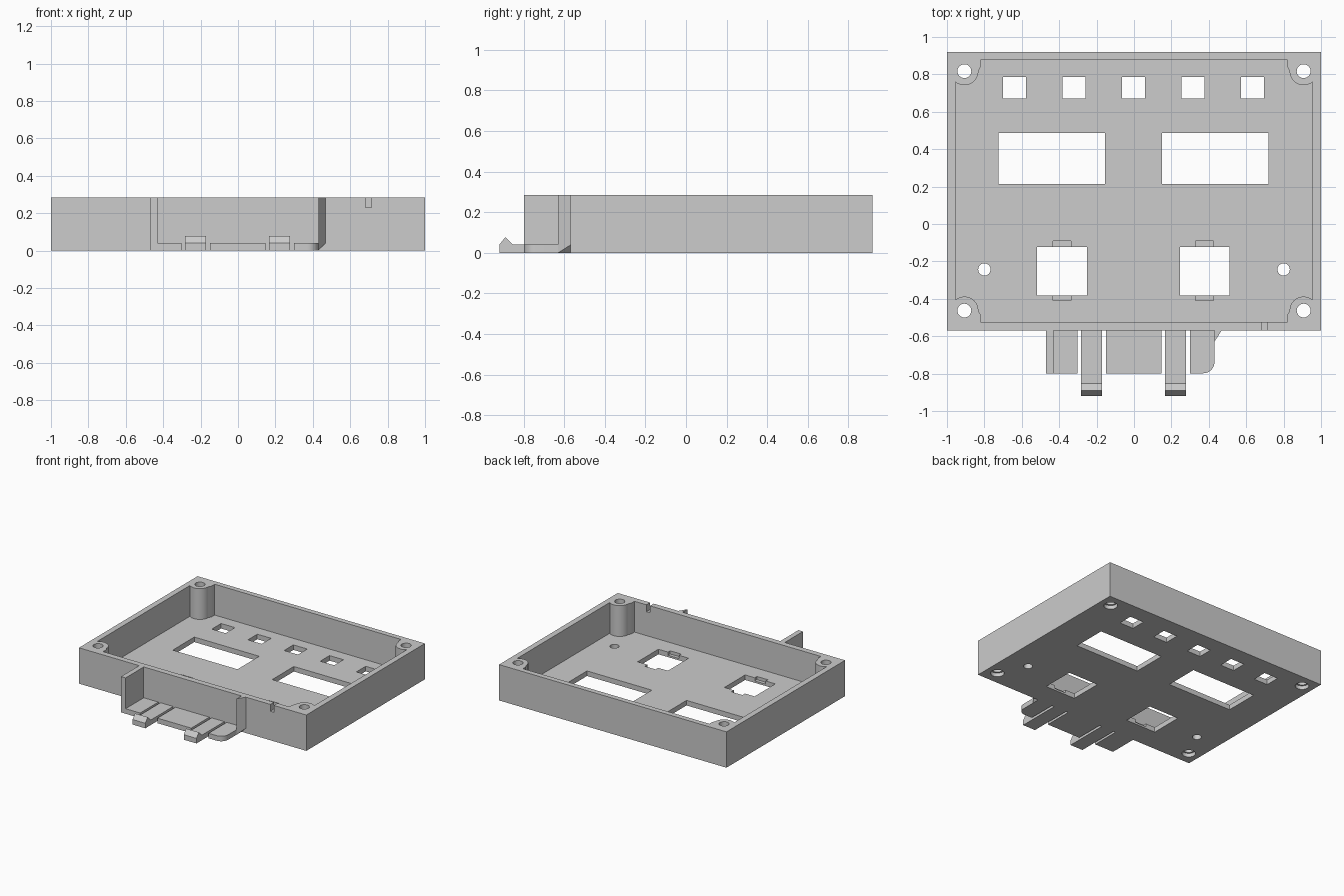
import bpy, bmesh
from math import cos, sin, radians
from mathutils import Vector
from mathutils.geometry import tessellate_polygon

if "Cube" in bpy.data.objects:
    bpy.data.objects.remove(bpy.data.objects["Cube"])

grey = bpy.data.materials.new("plain grey")
grey.use_nodes = True
color = (0.604, 0.604, 0.604, 1)
grey.diffuse_color = color
grey.node_tree.nodes["Principled BSDF"].inputs["Base Color"].default_value = color

FLOOR, TOP = 0.04, 0.285
FRONT, BACK = -0.57, 0.92


def add_object(name, mesh):
    mesh.materials.append(grey)
    obj = bpy.data.objects.new(name, mesh)
    bpy.context.collection.objects.link(obj)
    return obj


def loft(name, lower, upper):
    """Solid between two matching counter-clockwise outlines."""
    n = len(lower)
    faces = [list(range(n))[::-1], list(range(n, 2 * n))]
    faces += [[i, (i + 1) % n, n + (i + 1) % n, n + i] for i in range(n)]
    mesh = bpy.data.meshes.new(name)
    mesh.from_pydata(list(lower) + list(upper), [], faces)
    return add_object(name, mesh)


def prism(name, outline, z0, z1):
    return loft(name, [(x, y, z0) for x, y in outline], [(x, y, z1) for x, y in outline])


def rect(x0, x1, y0, y1):
    return [(x0, y0), (x1, y0), (x1, y1), (x0, y1)]


def arc(cx, cy, r, a0, a1, steps):
    angles = [radians(a0 + (a1 - a0) * i / steps) for i in range(steps + 1)]
    return [(cx + r * cos(a), cy + r * sin(a)) for a in angles]


def circle(cx, cy, r):
    return arc(cx, cy, r, 0, 360, 32)[:-1]


def smooth(obj):
    bpy.ops.object.select_all(action='DESELECT')
    obj.select_set(True)
    bpy.context.view_layer.objects.active = obj
    bpy.ops.object.shade_smooth_by_angle(angle=radians(30))


# Case body: level sheets with holes, joined by upright skirts
bm = bmesh.new()


def sheet(z, outline, holes=()):
    loops = [[Vector((x, y, 0)) for x, y in loop] for loop in [outline, *holes]]
    verts = [bm.verts.new((p.x, p.y, z)) for loop in loops for p in loop]
    for tri in tessellate_polygon(loops):
        bm.faces.new([verts[i] for i in tri])


def skirt(outline, z0, z1):
    low = [bm.verts.new((x, y, z0)) for x, y in outline]
    high = [bm.verts.new((x, y, z1)) for x, y in outline]
    for i in range(len(low)):
        j = (i + 1) % len(low)
        bm.faces.new([low[i], low[j], high[j], high[i]])


# Cavity outline, going round the four screw posts and past the cable notch
POST_X, POST_BACK, POST_FRONT = 0.907, 0.817, -0.463
NOTCH0, NOTCH1, NOTCH_Z = 0.683, 0.715, 0.23
INNER_FRONT = POST_FRONT - 0.061


def post_edge(sx, cy, sy):
    local = [(0.047, -0.058)] + arc(0, 0, 0.075, -51, -180, 14)[1:]
    local += [(-0.087, 0.023), (-0.087, 0.061)]
    return [(sx * (POST_X + x), cy + sy * y) for x, y in local]


cavity = ([(NOTCH1, INNER_FRONT)] + post_edge(1, POST_FRONT, -1)[::-1]
          + post_edge(1, POST_BACK, 1) + post_edge(-1, POST_BACK, 1)[::-1]
          + post_edge(-1, POST_FRONT, -1) + [(NOTCH0, INNER_FRONT)])
outer = [(NOTCH1, FRONT), (1, FRONT), (1, BACK), (-1, BACK), (-1, FRONT), (NOTCH0, FRONT)]
rim = outer + cavity[::-1]

# Plain openings: floor holes, small square windows and wide windows
openings = [circle(sx * 0.8, -0.243, 0.033) for sx in (-1, 1)]
for i in range(5):
    cx = -0.003 + (i - 2) * 0.318
    openings.append(rect(cx - 0.061, cx + 0.061, 0.67, 0.787))
for cx in (-0.44, 0.435):
    openings.append(rect(cx - 0.285, cx + 0.285, 0.215, 0.487))
for loop in openings:
    skirt(loop, 0, FLOOR)
bottom_holes, floor_holes = list(openings), list(openings)

# Square windows with a shallow latch recess at front and back
LATCH_Z, Y0, Y1 = 0.015, -0.383, -0.122
for cx in (-0.385, 0.378):
    x0, x1, l0, l1 = cx - 0.133, cx + 0.133, cx - 0.048, cx + 0.048
    front_latch, back_latch = rect(l0, l1, -0.41, Y0), rect(l0, l1, Y1, -0.09)
    window = [(x0, Y0), (l0, Y0), (l1, Y0), (x1, Y0), (x1, Y1), (l1, Y1), (l0, Y1), (x0, Y1)]
    notched = (window[:2] + front_latch[:2] + window[2:6]
               + back_latch[2:] + window[6:])
    skirt(window, 0, LATCH_Z)
    skirt(notched, LATCH_Z, FLOOR)
    sheet(LATCH_Z, front_latch)
    sheet(LATCH_Z, back_latch)
    bottom_holes.append(window)
    floor_holes.append(notched)

# Screw holes with wider recesses underneath
RECESS_Z = 0.03
screw_holes = []
for sx in (-1, 1):
    for cy in (POST_BACK, POST_FRONT):
        hole, recess = circle(sx * POST_X, cy, 0.037), circle(sx * POST_X, cy, 0.05)
        skirt(recess, 0, RECESS_Z)
        sheet(RECESS_Z, recess, [hole])
        skirt(hole, RECESS_Z, TOP)
        bottom_holes.append(recess)
        screw_holes.append(hole)

# Underside, floor, walls, notch and rim
sheet(0, outer, bottom_holes)
sheet(FLOOR, cavity, floor_holes)
skirt(outer, 0, NOTCH_Z)
skirt(cavity, FLOOR, NOTCH_Z)
skirt(rim, NOTCH_Z, TOP)
sheet(NOTCH_Z, rect(NOTCH0, NOTCH1, FRONT, INNER_FRONT))
sheet(TOP, rim, screw_holes)

bmesh.ops.remove_doubles(bm, verts=bm.verts[:], dist=0.0001)
bmesh.ops.recalc_face_normals(bm, faces=bm.faces[:])
case_mesh = bpy.data.meshes.new("case_body")
bm.to_mesh(case_mesh)
bm.free()
smooth(add_object("case_body", case_mesh))

# Front shelf in three pieces, the last with a rounded corner
SHELF = -0.798
prism("shelf_right", rect(-0.43, -0.302, SHELF, FRONT), 0, FLOOR)
prism("shelf_middle", rect(-0.15, 0.147, SHELF, FRONT), 0, FLOOR)
rounded = [(0.3, FRONT), (0.3, SHELF)] + arc(0.37, SHELF + 0.06, 0.06, -90, 0, 10) + [(0.43, FRONT)]
smooth(prism("shelf_left", rounded, 0, FLOOR))

# Upright side wall and the small tapered fin opposite it
prism("shelf_side_wall", rect(-0.47, -0.43, SHELF, FRONT), 0, TOP)
fin = [(0.43, FRONT), (0.43, -0.63), (0.468, FRONT)]
loft("side_fin", [(x, y, max(0, x - 0.43)) for x, y in fin], [(x, y, TOP) for x, y in fin])

# Spring clips with hooked ends
hook = [(FRONT, 0), (FRONT, FLOOR), (-0.853, FLOOR), (-0.89, 0.077), (-0.92, FLOOR), (-0.92, 0)]
for side, cx in (("right", -0.227), ("left", 0.223)):
    loft("clip_" + side, [(cx - 0.056, y, z) for y, z in hook][::-1],
         [(cx + 0.056, y, z) for y, z in hook][::-1])
